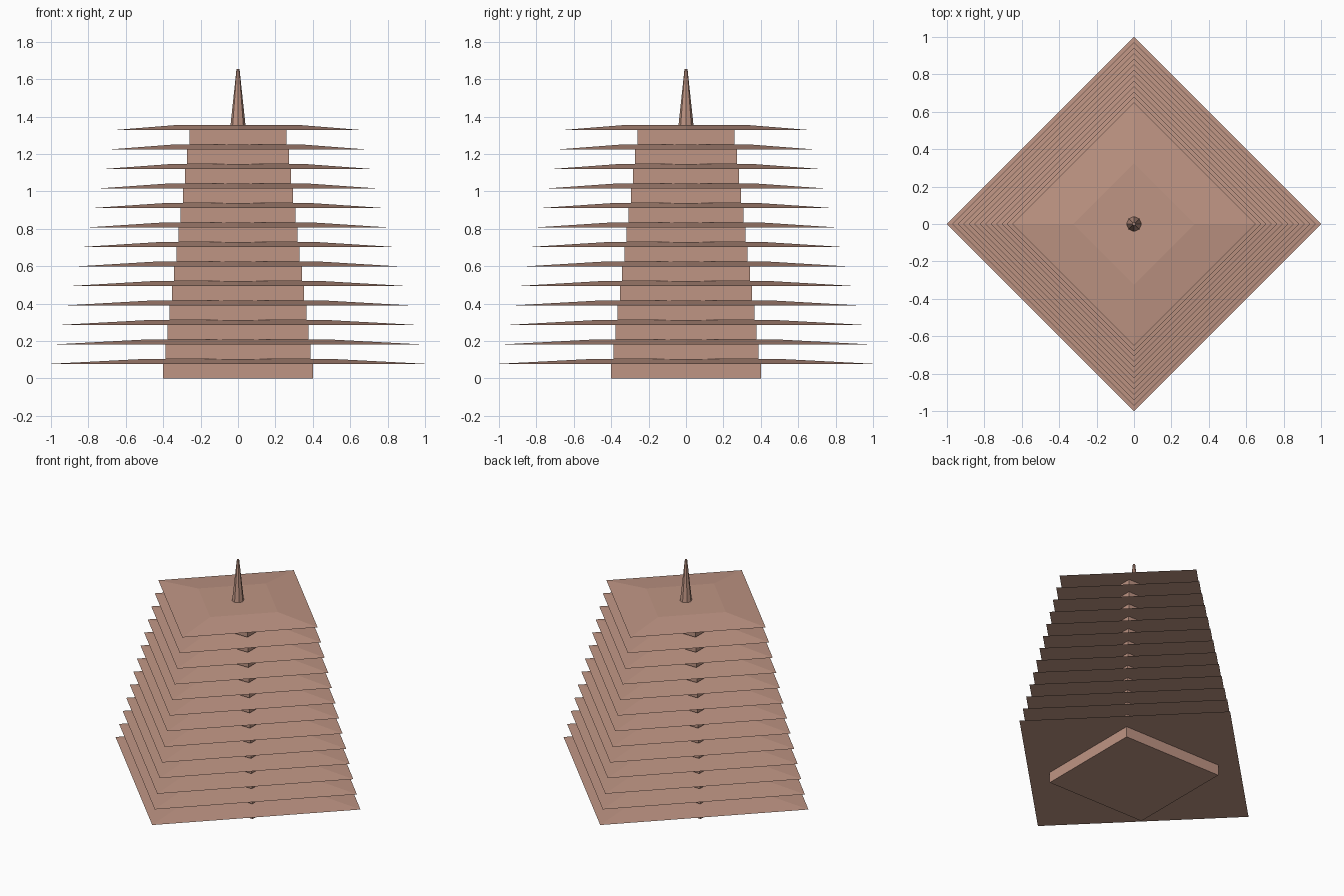
import bpy
import math

cube = bpy.data.objects.get("Cube")
if cube:
    bpy.data.objects.remove(cube, do_unlink=True)

TIERS = 13
STEP = 1.355 / TIERS      # height of one storey with its roof
ROOF = STEP / 4           # roof thickness

clay = bpy.data.materials.new("clay")
clay.use_nodes = True
clay.diffuse_color = (0.52, 0.30, 0.23, 1)
clay.node_tree.nodes["Principled BSDF"].inputs["Base Color"].default_value = clay.diffuse_color


def frustum(name, sides, r_low, r_high, z, height, turn=0.0):
    """Flat-shaded tapered prism standing at height z."""
    bpy.ops.mesh.primitive_cone_add(vertices=sides, radius1=r_low, radius2=r_high,
                                    depth=height, location=(0, 0, z + height / 2),
                                    rotation=(0, 0, turn))
    obj = bpy.context.object
    obj.name = name
    obj.data.materials.append(clay)
    return obj


# Storeys: square walls under a wide roof turned by 45 degrees
for i in range(TIERS):
    size = 1 - 0.35 * i / (TIERS - 1)
    z = i * STEP
    wall = 0.4 * math.sqrt(2) * size
    frustum(f"storey_{i + 1}", 4, wall, wall, z, STEP - ROOF, math.pi / 4)
    frustum(f"roof_{i + 1}", 4, size, size / 2, z + STEP - ROOF, ROOF)

# Spire on the top roof
frustum("spire", 8, 0.04, 0.008, TIERS * STEP, 0.30)
